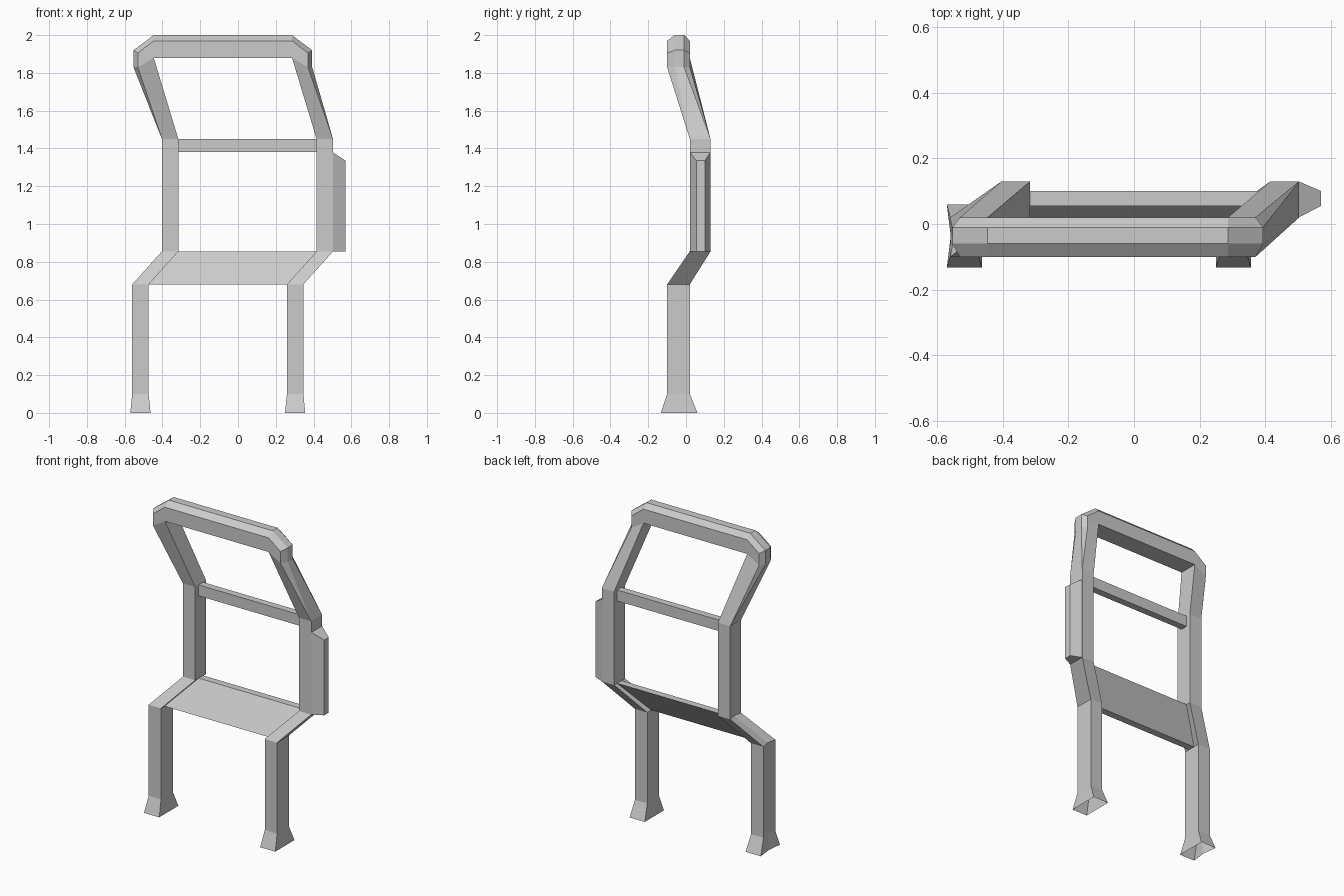
import bpy
import bmesh

cube = bpy.data.objects.get("Cube")
if cube:
    bpy.data.objects.remove(cube, do_unlink=True)

grey = bpy.data.materials.new("light_grey")
grey.use_nodes = True
GREY = (0.6, 0.6, 0.6, 1)
grey.diffuse_color = GREY
grey.node_tree.nodes["Principled BSDF"].inputs["Base Color"].default_value = GREY


def loft(name, rings, cap=False):
    """Join equal rings of points into a flat shaded skin."""
    bm = bmesh.new()
    loops = [[bm.verts.new(p) for p in ring] for ring in rings]
    for a, b in zip(loops, loops[1:]):
        n = len(a)
        for i in range(n):
            j = (i + 1) % n
            bm.faces.new((a[i], a[j], b[j], b[i]))
    if cap:
        bm.faces.new(loops[0])
        bm.faces.new(loops[-1])
    bmesh.ops.remove_doubles(bm, verts=bm.verts, dist=0.0005)
    bmesh.ops.recalc_face_normals(bm, faces=bm.faces)
    mesh = bpy.data.meshes.new(name)
    bm.to_mesh(mesh)
    bm.free()
    mesh.materials.append(grey)
    obj = bpy.data.objects.new(name, mesh)
    bpy.context.collection.objects.link(obj)
    return obj


# Posts: flared foot, straight leg, sloped knee, upright
FRONT, BACK = -0.10, 0.02          # depth of legs and top bar
UP_FRONT, UP_BACK = 0.02, 0.13     # depth of uprights
INNER, OUTER = 0.366, 0.453
LEG_X, UP_X, TOP_X = -0.107, 0.05, -0.08
GROOVE = 0.012


def post_ring(side, cx, z, yf, yb, flare=0.0):
    xi = cx + side * (INNER - flare)
    xo = cx + side * (OUTER + flare)
    notch = GROOVE if side < 0 else 0
    return [(xi, yf, z), (xi, yb, z), (xo, yb, z),
            (xo - side * notch, (yf + yb) / 2, z), (xo, yf, z)]


for side, name in ((-1, "right_post"), (1, "left_post")):
    loft(name, [
        post_ring(side, LEG_X, 0, -0.133, 0.06, 0.01),
        post_ring(side, LEG_X, 0.10, FRONT, BACK),
        post_ring(side, LEG_X, 0.68, FRONT, BACK),
        post_ring(side, UP_X, 0.855, UP_FRONT, UP_BACK),
        post_ring(side, UP_X, 1.45, UP_FRONT, UP_BACK)])


# Hoop: leaning arms joined by a top bar with chamfered outer edges
def hoop_ring(side, cx, ys, inner, edge, crest):
    yf, yb, cf, cb = ys
    pts = [(inner, yf), (inner, yb), (edge, yb),
           (crest, cb), (crest, cf), (edge, yf)]
    return [(cx + side * x, y, z) for (x, z), y in pts]


def half_hoop(side):
    base = (UP_FRONT, UP_BACK, UP_FRONT, UP_BACK)
    top = (FRONT, BACK, -0.06, -0.01)
    corner = (INNER, 1.88)
    return [
        hoop_ring(side, UP_X, base, (INNER, 1.45), (OUTER, 1.45), (OUTER, 1.45)),
        hoop_ring(side, TOP_X, top, corner, (0.45, 1.83), (0.473, 1.83)),
        hoop_ring(side, TOP_X, top, corner, (0.45, 1.905), (0.473, 1.92)),
        hoop_ring(side, TOP_X, top, corner, (INNER, 1.97), (INNER, 2.0))]


loft("top_hoop", half_hoop(-1) + half_hoop(1)[::-1])


# Cross members between the posts
def cross_ring(cx, z, yf, yb):
    w = INNER + 0.002
    return [(cx - w, yf, z), (cx + w, yf, z), (cx + w, yb, z), (cx - w, yb, z)]


loft("middle_rail", [cross_ring(UP_X, z, 0.055, 0.10) for z in (1.38, 1.45)], True)
loft("sloped_panel", [cross_ring(LEG_X, 0.68, -0.065, -0.02),
                      cross_ring(UP_X, 0.855, 0.055, 0.10)], True)


# Tapered block on the left upright
def block_ring(x, yf, yb, top):
    return [(x, yf, 0.855), (x, yb, 0.855), (x, yb, top), (x, yf, top)]


loft("side_block", [block_ring(UP_X + OUTER - 0.002, UP_FRONT, UP_BACK, 1.38),
                    block_ring(0.57, 0.055, 0.10, 1.335)], True)
